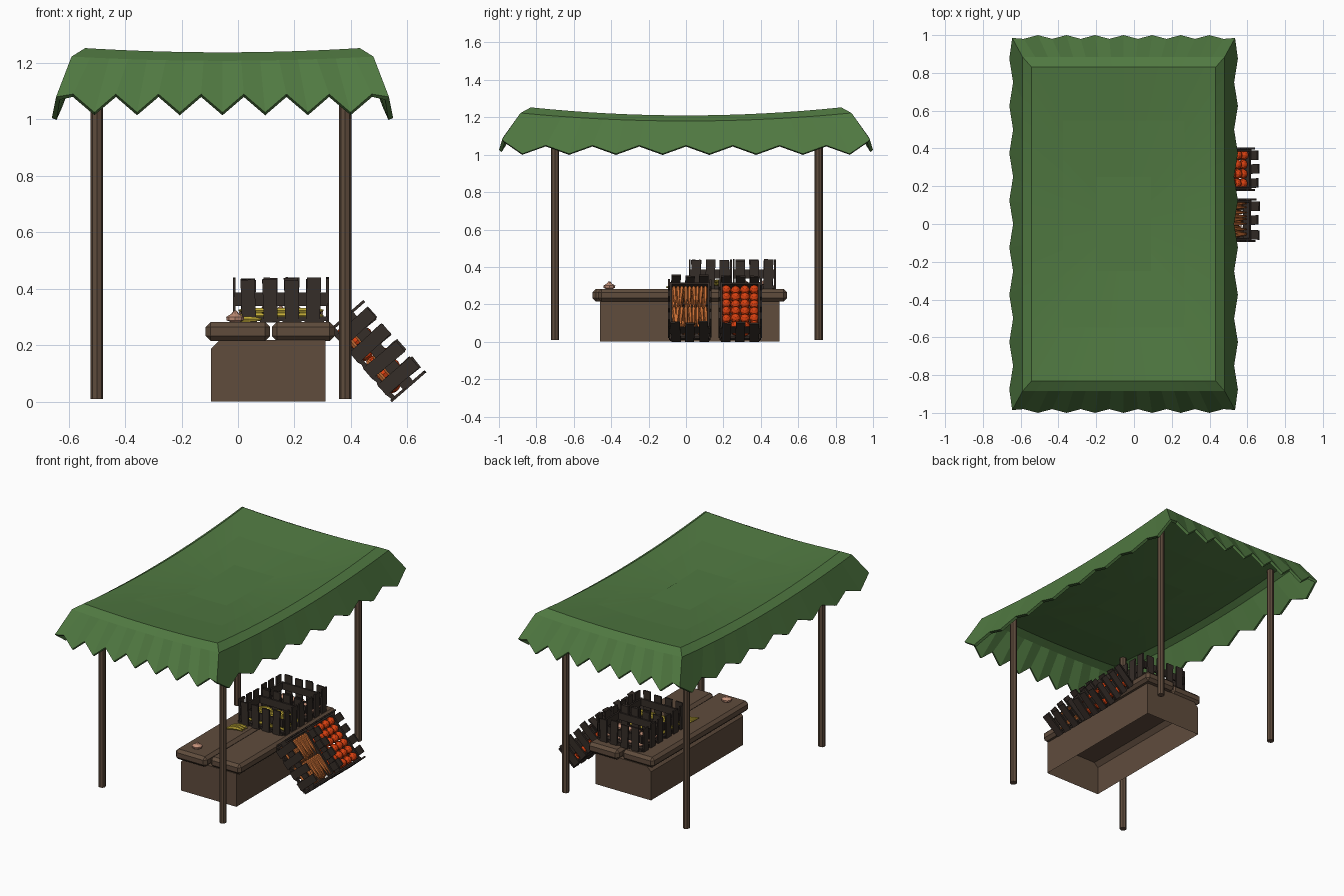
import bpy, bmesh, math, random
from mathutils import Matrix, Vector

if "Cube" in bpy.data.objects:
    bpy.data.objects.remove(bpy.data.objects["Cube"])

random.seed(4)


def material(name, rgb):
    m = bpy.data.materials.new(name)
    m.diffuse_color = (*rgb, 1)
    m.use_nodes = True
    m.node_tree.nodes["Principled BSDF"].inputs["Base Color"].default_value = m.diffuse_color
    return m


WOOD = material("wood", (0.115, 0.072, 0.046))
DARK = material("dark_wood", (0.036, 0.026, 0.021))
GREEN = material("canopy_green", (0.08, 0.19, 0.053))
RED = material("tomato_red", (0.68, 0.05, 0.005))
ORANGE = material("carrot_orange", (0.6, 0.16, 0.035))
YELLOW = material("banana_yellow", (0.55, 0.42, 0.04))
PINK = material("garlic_pink", (0.55, 0.28, 0.19))


def finish(name, bm, mat, matrix=Matrix()):
    bmesh.ops.recalc_face_normals(bm, faces=bm.faces)
    me = bpy.data.meshes.new(name)
    bm.to_mesh(me)
    bm.free()
    me.materials.append(mat)
    ob = bpy.data.objects.new(name, me)
    ob.matrix_world = matrix
    bpy.context.collection.objects.link(ob)
    return ob


def box(bm, x0, x1, y0, y1, z0, z1, twist=Matrix()):
    c = Matrix.Translation(((x0 + x1) / 2, (y0 + y1) / 2, (z0 + z1) / 2))
    bmesh.ops.create_cube(bm, size=1, matrix=c @ twist @ Matrix.Diagonal((x1 - x0, y1 - y0, z1 - z0, 1)))


def bridge(bm, a, b):
    n = len(a)
    for i in range(n):
        bm.faces.new((a[i], a[(i + 1) % n], b[(i + 1) % n], b[i]))


def tube(bm, points, radii, sides=6):
    rings = []
    for i, p in enumerate(points):
        d = Vector(points[min(i + 1, len(points) - 1)]) - Vector(points[max(i - 1, 0)])
        q = d.to_track_quat('Z', 'Y')
        rings.append([bm.verts.new(Vector(p) + q @ Vector((radii[i] * math.cos(2 * math.pi * k / sides),
                      radii[i] * math.sin(2 * math.pi * k / sides), 0))) for k in range(sides)])
    for a, b in zip(rings, rings[1:]):
        bridge(bm, a, b)
    bm.faces.new(rings[0])
    bm.faces.new(rings[-1])


# Canopy: sagging top made of concentric rings, zigzag skirt
N = 16
CX = -0.055


def outline():
    for side in range(4):
        for i in range(N):
            t = -1 + 2 * i / N
            yield side, i, [(t, -1), (1, t), (-t, 1), (-1, -t)][side]


def top_z(u, v):
    return 1.18 + 0.03 * u * u + 0.058 * v * v - 0.015 * u * u * v * v


bm = bmesh.new()
rings = []
for hx, hy, s, drop in [(0.535, 0.885, 1, 0.03), (0.487, 0.83, 1, 0), (0.487, 0.83, 0.66, 0), (0.487, 0.83, 0.3, 0)]:
    rings.append([bm.verts.new((CX + u * hx * s, v * hy * s, top_z(u * s, v * s) - drop)) for _, _, (u, v) in outline()])
hem = []
for side, i, (u, v) in outline():
    end = side % 2 == 0
    low = (i % 2 == 0) if end else (i % 2 == 1)
    inset = 0 if low else 0.02
    z = (1.025 if low else 1.09) if end else (1.005 if low else 1.05)
    x, y = u * 0.605, v * 1.0
    if i == 0:
        x, y, z = u * 0.59, v * 0.985, 1.08
    elif end:
        y -= v * inset
    else:
        x -= u * inset
    hem.append(bm.verts.new((CX + x, y, z)))
rings.insert(0, hem)
for a, b in zip(rings, rings[1:]):
    bridge(bm, a, b)
bm.faces.new(rings[-1])
canopy = finish("canopy", bm, GREEN)
if canopy.data.polygons[-1].normal.z < 0:
    canopy.data.flip_normals()
mod = canopy.modifiers.new("thickness", 'SOLIDIFY')
mod.thickness = 0.018
mod.offset = -1

# Poles
for n, (x, y) in enumerate([(-0.5, -0.7), (0.38, -0.7), (-0.5, 0.71), (0.38, 0.71)]):
    bm = bmesh.new()
    tube(bm, [(x, y, 0.01), (x, y, 1.22)], [0.022, 0.022], 8)
    finish(f"pole_{n + 1}", bm, WOOD)

# Counter base, open underneath, with two heavy planks on top
bm = bmesh.new()
box(bm, -0.095, 0.31, -0.46, 0.5, 0, 0.218)
bm.faces.ensure_lookup_table()
bmesh.ops.delete(bm, geom=[f for f in bm.faces if f.calc_center_median().z < 0.01], context='FACES')
corner = [e for e in bm.edges if all(v.co.x < 0 and v.co.z > 0.1 for v in e.verts)]
bmesh.ops.bevel(bm, geom=corner, offset=0.03, segments=1, affect='EDGES')
finish("counter_base", bm, WOOD)
for n, (x0, x1, y0, y1) in enumerate([(-0.115, 0.114, -0.5, 0.51), (0.12, 0.343, -0.47, 0.54)]):
    bm = bmesh.new()
    box(bm, x0, x1, y0, y1, 0.215, 0.282)
    plank = finish(f"counter_plank_{n + 1}", bm, WOOD)
    bev = plank.modifiers.new("bevel", 'BEVEL')
    bev.width = 0.018
    bev.segments = 1


# Slatted crate: length x, width y, open at the top
def crate(name, matrix, L=0.33, W=0.22):
    bm = bmesh.new()
    l, w, t = L / 2, W / 2, 0.01
    for s in (-1, 1):
        for k in range(4):
            x, h = (k - 1.5) * 0.077, random.uniform(0.148, 0.16)
            tw = Matrix.Rotation(random.uniform(-0.05, 0.05), 4, 'Y')
            box(bm, x - 0.025, x + 0.025, s * w - t / 2, s * w + t / 2, 0, h, tw)
        for k in range(3):
            y, h = (k - 1) * 0.075, random.uniform(0.148, 0.16)
            tw = Matrix.Rotation(random.uniform(-0.05, 0.05), 4, 'X')
            box(bm, s * l - t / 2, s * l + t / 2, y - 0.025, y + 0.025, 0, h, tw)
        for z0, z1 in ((0.004, 0.02), (0.058, 0.105)):
            box(bm, -l, l, s * (w - 0.01) - t / 2, s * (w - 0.01) + t / 2, z0, z1)
            box(bm, s * (l - 0.01) - t / 2, s * (l - 0.01) + t / 2, -w, w, z0, z1)
    for k in range(4):
        x = (k - 1.5) * 0.079
        box(bm, x - 0.034, x + 0.034, -w, w, 0.002, 0.012)
    finish(name, bm, DARK, matrix)


def banana(bm, x, y, z, turn=0.0, r=0.011):
    pts = []
    for k in range(6):
        a = math.radians(-50 + 20 * k)
        p = Matrix.Rotation(turn, 3, 'Z') @ Vector((0.07 * math.sin(a), 0.07 * math.cos(a) - 0.055, 0))
        pts.append(p + Vector((x, y, z)))
    tube(bm, pts, [0.003, r * 0.8, r, r, r * 0.8, 0.003])


def garlic(bm, x, y, z, s=1.0):
    prof = [(0, 0.012), (0.008, 0.03), (0.02, 0.032), (0.031, 0.014), (0.042, 0.005)]
    tube(bm, [(x, y, z + h * s) for h, _ in prof], [r * s for _, r in prof], 8)


# Crates standing on the counter and crates leaning against it
top_a = Matrix.Translation((0.152, 0.13, 0.281))
top_b = Matrix.Translation((0.152, 0.365, 0.281))
lean = Matrix.Rotation(math.radians(49), 4, 'Y')
lean_a = Matrix.Translation((0.435, 0.02, 0.127)) @ lean
lean_b = Matrix.Translation((0.435, 0.29, 0.127)) @ lean
for name, m in [("banana_crate", top_a), ("garlic_crate", top_b), ("carrot_crate", lean_a), ("tomato_crate", lean_b)]:
    crate(name, m)

# Produce
bm = bmesh.new()
for i in range(3):
    for j in range(7):
        for k in range(2):
            banana(bm, (i - 1) * 0.095, (j - 3) * 0.025, 0.024 + 0.018 * k, random.uniform(-0.15, 0.15))
finish("bananas", bm, YELLOW, top_a)

bm = bmesh.new()
for i in range(5):
    for j in range(3):
        garlic(bm, (i - 2) * 0.06, (j - 1) * 0.062, 0.012 + random.uniform(0, 0.008), 0.9)
finish("garlic_bulbs", bm, PINK, top_b)

bm = bmesh.new()
for layer in range(3):
    for i in range(2):
        for j in range(9):
            x, y, z = (i - 0.5) * 0.145, (j - 4) * 0.021, 0.03 + 0.03 * layer
            d = random.uniform(-0.008, 0.008)
            tube(bm, [(x - 0.072, y, z), (x - 0.06, y, z), (x + 0.02, y + d, z), (x + 0.072, y + d, z)],
                 [0.006, 0.012, 0.009, 0.002])
finish("carrots", bm, ORANGE, lean_a)

bm = bmesh.new()
for layer in range(2):
    for i in range(6):
        for j in range(4):
            p = ((i - 2.5) * 0.05, (j - 1.5) * 0.05, 0.04 + 0.04 * layer + random.uniform(-0.004, 0.006))
            bmesh.ops.create_uvsphere(bm, u_segments=8, v_segments=6, radius=0.027, matrix=Matrix.Translation(p))
finish("tomatoes", bm, RED, lean_b)

# Loose produce on the counter top
bm = bmesh.new()
for k in range(3):
    banana(bm, 0.03, -0.08 + 0.024 * k, 0.292, 0.3)
finish("loose_bananas", bm, YELLOW)
bm = bmesh.new()
garlic(bm, -0.01, -0.41, 0.28)
finish("loose_garlic", bm, PINK)
